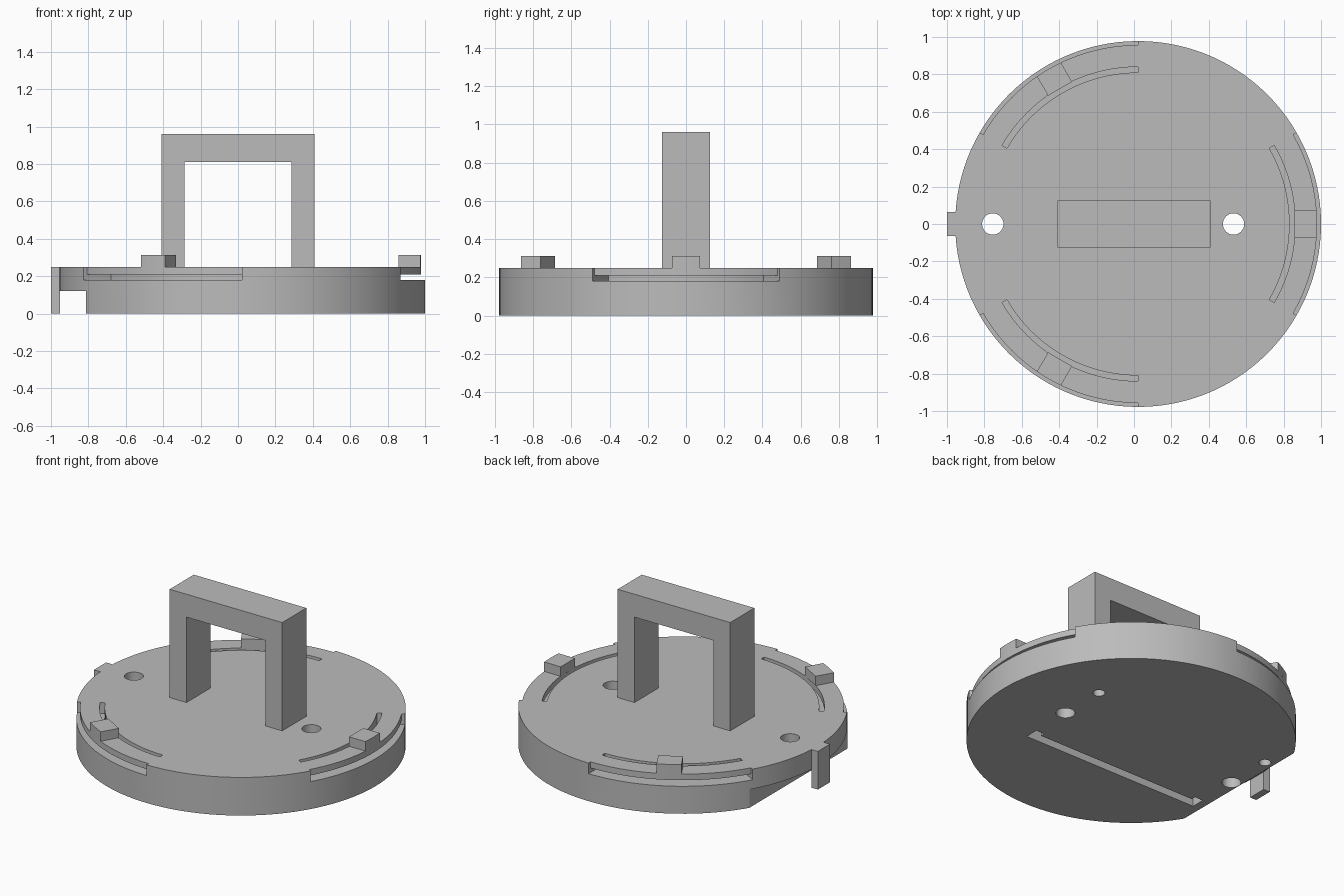
import bpy
import bmesh
from math import cos, sin, asin, radians, pi
from mathutils import Matrix

cube = bpy.data.objects.get("Cube")
if cube:
    bpy.data.objects.remove(cube, do_unlink=True)

CX, R, TOP = 0.022, 0.978, 0.25   # disc centre, radius and top height
ARM_R = 0.957                     # outer radius of the spring arms

grey = bpy.data.materials.new("plain_grey")
grey.use_nodes = True
colour = (0.5, 0.5, 0.5, 1)
grey.diffuse_color = colour
grey.node_tree.nodes["Principled BSDF"].inputs["Base Color"].default_value = colour


def make(name, bm, matrix=Matrix()):
    bmesh.ops.recalc_face_normals(bm, faces=bm.faces)
    bm.transform(matrix)
    mesh = bpy.data.meshes.new(name)
    bm.to_mesh(mesh)
    bm.free()
    mesh.materials.append(grey)
    ob = bpy.data.objects.new(name, mesh)
    bpy.context.collection.objects.link(ob)
    return ob


def prism(name, outline, low, high, matrix=Matrix()):
    """Extrude an xy outline from low to high."""
    bm = bmesh.new()
    face = bm.faces.new([bm.verts.new((x, y, low)) for x, y in outline])
    ext = bmesh.ops.extrude_face_region(bm, geom=[face])["geom"]
    verts = [v for v in ext if isinstance(v, bmesh.types.BMVert)]
    bmesh.ops.translate(bm, verts=verts, vec=(0, 0, high - low))
    return make(name, bm, matrix)


def box(name, x0, x1, y0, y1, z0, z1):
    return prism(name, [(x0, y0), (x1, y0), (x1, y1), (x0, y1)], z0, z1)


def disc(name, x, y, radius, z0, z1, sides):
    ring = [2 * pi * i / sides for i in range(sides)]
    return prism(name, [(x + radius * cos(a), y + radius * sin(a)) for a in ring], z0, z1)


def sweep(name, profile, half_angle, steps, matrix):
    """Turn an (r, z) profile about z through an arc and cap its ends."""
    bm = bmesh.new()
    rows = []
    for i in range(steps + 1):
        a = half_angle * (2 * i / steps - 1)
        rows.append([bm.verts.new((r * cos(a), r * sin(a), z)) for r, z in profile])
    n = len(profile)
    for p, q in zip(rows, rows[1:]):
        for j in range(n):
            k = (j + 1) % n
            bm.faces.new((p[j], p[k], q[k], q[j]))
    bm.faces.new(rows[0])
    bm.faces.new(rows[-1])
    return make(name, bm, matrix)


def cut(target, cutter):
    cutter.hide_render = True
    mod = target.modifiers.new("cut", 'BOOLEAN')
    mod.operation = 'DIFFERENCE'
    mod.solver = 'EXACT'
    mod.object = cutter
    bpy.context.view_layer.objects.active = target
    bpy.ops.object.modifier_apply(modifier=mod.name)
    bpy.data.objects.remove(cutter, do_unlink=True)


# Round base
base = disc("base_disc", CX, 0, R, 0, TOP, 120)

# Three spring arms freed from the base, each with a raised catch
groove = [(0.81, 0.18), (1.1, 0.18), (1.1, 0.3), (ARM_R, 0.3),
          (ARM_R, 0.21), (0.84, 0.21), (0.84, 0.3), (0.81, 0.3)]
half = 0.074
tip = asin(half / ARM_R)
arc = [tip * t for t in (-1, -0.5, 0, 0.5, 1)]
catch = [(0.835, half), (0.835, -half)] + [(ARM_R * cos(a), ARM_R * sin(a)) for a in arc]
for i, side in enumerate(("left", "back_right", "front_right")):
    place = Matrix.Translation((CX, 0, 0)) @ Matrix.Rotation(radians(120 * i), 4, 'Z')
    cut(base, sweep("arm_groove", groove, radians(30), 20, place))
    prism("catch_" + side, catch, TOP, 0.312, place)

# Underside step on the right edge
cut(base, box("edge_step", -1.2, -0.814, -1, 1, -0.1, 0.12))

# Through holes, with blind holes beside them underneath
for x in (-0.755, 0.532):
    cut(base, disc("through_hole", x, 0, 0.057, -0.1, 0.4, 32))
    cut(base, disc("blind_hole", x, 0.31, 0.036, -0.1, 0.12, 24))

# Staple-shaped channel underneath
y0, y1, y2 = -0.36, -0.30, -0.27
x0, x1, w = -0.76, 0.53, 0.06
channel = [(x0, y0), (x1, y0), (x1, y2), (x1 - w, y2), (x1 - w, y1),
           (x0 + w, y1), (x0 + w, y2), (x0, y2)]
cut(base, prism("channel", channel, -0.1, 0.12))

# Key tab on the right edge
box("key_tab", -1, -0.953, -0.063, 0.063, 0, TOP)

# Square arch handle
bm = bmesh.new()
arch = [(-0.408, TOP), (-0.408, 0.96), (0.408, 0.96), (0.408, TOP),
        (0.286, TOP), (0.286, 0.81), (-0.286, 0.81), (-0.286, TOP)]
face = bm.faces.new([bm.verts.new((x, -0.125, z)) for x, z in arch])
ext = bmesh.ops.extrude_face_region(bm, geom=[face])["geom"]
bmesh.ops.translate(bm, verts=[v for v in ext if isinstance(v, bmesh.types.BMVert)],
                    vec=(0, 0.25, 0))
make("handle", bm)

# Smooth the round walls, keep the edges sharp
bpy.ops.object.select_all(action='DESELECT')
base.select_set(True)
bpy.context.view_layer.objects.active = base
bpy.ops.object.shade_smooth_by_angle(angle=radians(25))
